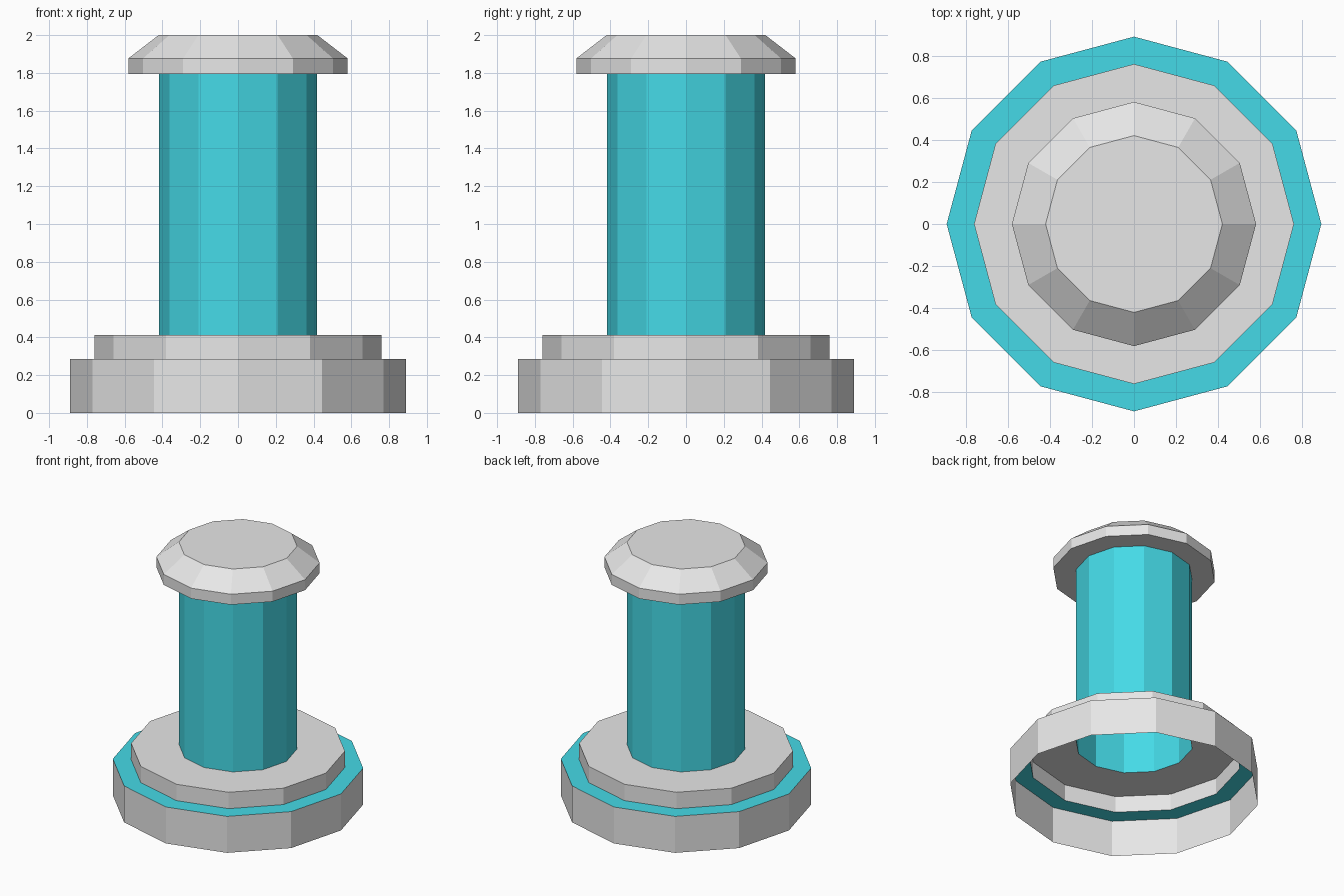
import bpy, bmesh
from math import cos, sin, pi

SIDES = 12

cube = bpy.data.objects.get("Cube")
if cube:
    bpy.data.objects.remove(cube, do_unlink=True)


def make_material(name, colour):
    mat = bpy.data.materials.new(name)
    mat.use_nodes = True
    mat.diffuse_color = colour
    mat.node_tree.nodes["Principled BSDF"].inputs["Base Color"].default_value = colour
    return mat


grey = make_material("light grey", (0.8, 0.8, 0.8, 1))
teal = make_material("turquoise", (0.06, 0.71, 0.81, 1))


def lathe(name, profile, materials, teal_bands=(), capped=False):
    """Turn a (radius, height) profile into an open twelve-sided shell."""
    bm = bmesh.new()
    rings = [[bm.verts.new((r * cos(2 * pi * i / SIDES), r * sin(2 * pi * i / SIDES), z))
              for i in range(SIDES)] for r, z in profile]
    for band, (low, high) in enumerate(zip(rings, rings[1:])):
        for i in range(SIDES):
            j = (i + 1) % SIDES
            face = bm.faces.new((low[i], low[j], high[j], high[i]))
            face.material_index = 1 if band in teal_bands else 0
    if capped:
        bm.faces.new(rings[-1])
    mesh = bpy.data.meshes.new(name)
    bm.to_mesh(mesh)
    bm.free()
    for mat in materials:
        mesh.materials.append(mat)
    obj = bpy.data.objects.new(name, mesh)
    bpy.context.collection.objects.link(obj)
    return obj


# Stepped hollow base, open below, with a turquoise ledge
lathe("base", [(0.89, 0), (0.89, 0.285), (0.76, 0.285), (0.76, 0.413), (0.418, 0.413)],
      [grey, teal], teal_bands=(1,))

# Hollow column
lathe("column", [(0.418, 0.413), (0.418, 1.795)], [teal])

# Bevelled cap with a flat top
lathe("cap", [(0.418, 1.795), (0.58, 1.795), (0.58, 1.877), (0.42, 2.0)], [grey], capped=True)
